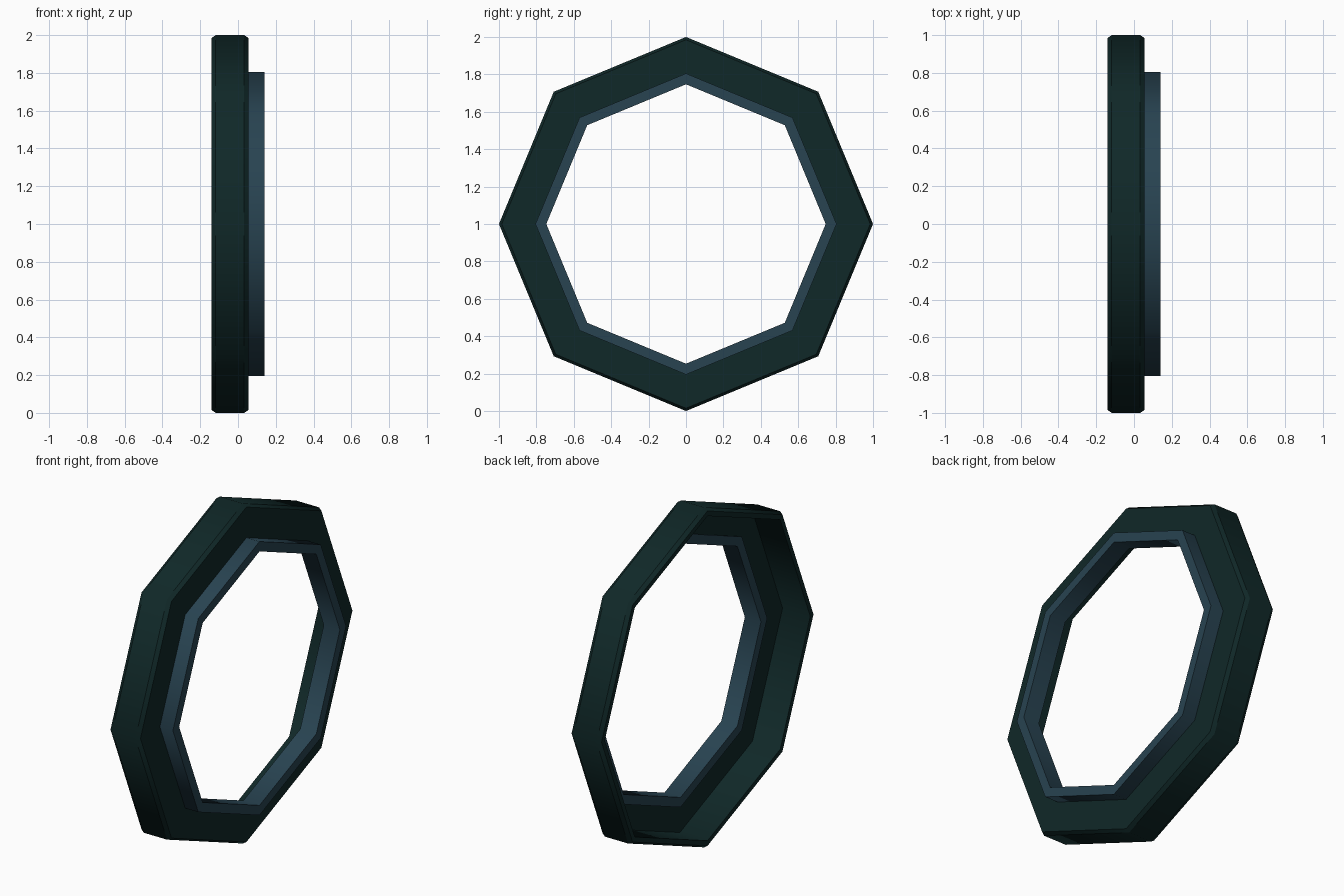
import bpy, bmesh, math

cube = bpy.data.objects.get("Cube")
if cube:
    bpy.data.objects.remove(cube, do_unlink=True)

SIDES = 8


def material(name, rgb):
    m = bpy.data.materials.new(name)
    m.use_nodes = True
    color = (*rgb, 1)
    m.diffuse_color = color
    node = next(n for n in m.node_tree.nodes if n.type == 'BSDF_PRINCIPLED')
    node.inputs["Base Color"].default_value = color
    node.inputs["Roughness"].default_value = 0.8
    return m


def ring(name, profile, mat):
    """Sweep a closed (x, radius) profile around the x axis into an octagonal ring."""
    bm = bmesh.new()
    loops = []
    for i in range(SIDES):
        a = math.tau * i / SIDES
        loops.append([bm.verts.new((x, r * math.cos(a), 1 + r * math.sin(a)))
                      for x, r in profile])
    n = len(profile)
    for i in range(SIDES):
        here, after = loops[i], loops[(i + 1) % SIDES]
        for j in range(n):
            k = (j + 1) % n
            bm.faces.new((here[j], here[k], after[k], after[j])).smooth = True
        # Keep the profile corners crisp while shading smoothly around the ring
        for j in range(n):
            bm.edges.get((here[j], after[j])).smooth = False
    bmesh.ops.recalc_face_normals(bm, faces=bm.faces)
    mesh = bpy.data.meshes.new(name)
    bm.to_mesh(mesh)
    bm.free()
    mesh.materials.append(mat)
    obj = bpy.data.objects.new(name, mesh)
    bpy.context.collection.objects.link(obj)
    return obj


dark_teal = material("dark teal", (0.005, 0.021, 0.021))
slate_blue = material("slate blue", (0.021, 0.056, 0.082))

# Outer shell: chamfered wall, open at the back, with a thin flange at the front
ring("outer_shell", [(-0.14, 0.985), (-0.118, 1), (0.033, 1), (0.055, 0.985),
                     (0.055, 0.79), (0.04, 0.79), (0.04, 0.955), (-0.14, 0.955)],
     dark_teal)

# Raised inner collar
ring("inner_collar", [(0.035, 0.805), (0.14, 0.805), (0.14, 0.747), (0.035, 0.747)],
     slate_blue)
